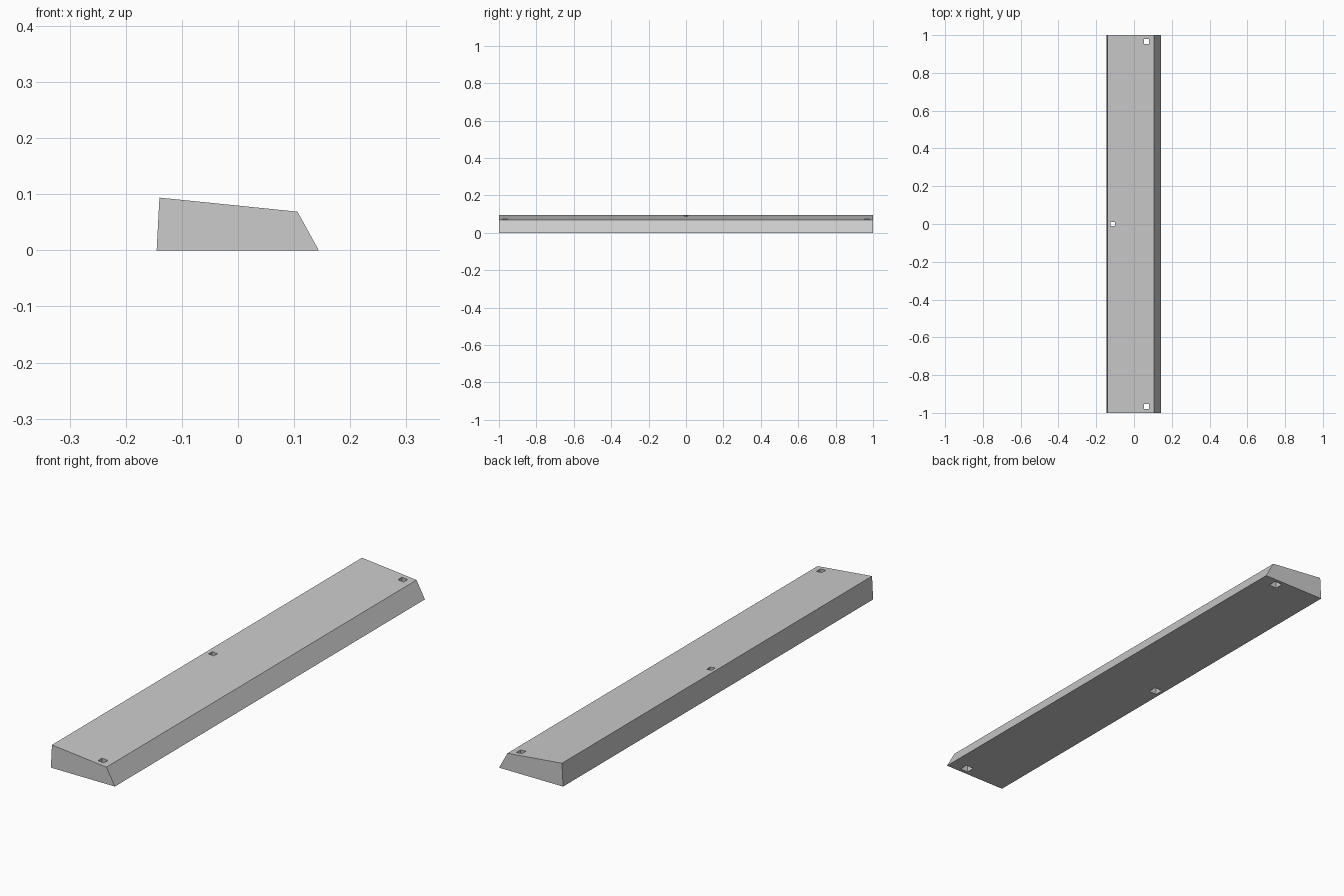
import bpy, bmesh, math

if "Cube" in bpy.data.objects:
    bpy.data.objects.remove(bpy.data.objects["Cube"])

# Sloped kerb body: cross-section extruded along y
PROFILE = [(-0.145, 0), (0.144, 0), (0.106, 0.069), (-0.14, 0.094)]
bm = bmesh.new()
face = bm.faces.new([bm.verts.new((x, -1, z)) for x, z in PROFILE])
ext = bmesh.ops.extrude_face_region(bm, geom=[face])
verts = [v for v in ext["geom"] if isinstance(v, bmesh.types.BMVert)]
bmesh.ops.translate(bm, verts=verts, vec=(0, 2, 0))
bmesh.ops.recalc_face_normals(bm, faces=bm.faces[:])
mesh = bpy.data.meshes.new("kerb_block")
bm.to_mesh(mesh)
bm.free()
block = bpy.data.objects.new("kerb_block", mesh)
bpy.context.collection.objects.link(block)


# Square tapered bolt hole, wider at the underside
def bolt_hole(x, y):
    half = math.sqrt(2) / 2
    bpy.ops.mesh.primitive_cone_add(vertices=4, radius1=0.039 * half,
                                    radius2=0.0195 * half, depth=0.14,
                                    location=(x, y, 0.05),
                                    rotation=(0, 0, math.pi / 4))
    cutter = bpy.context.object
    cutter.name = "bolt_hole_cutter"
    cutter.hide_render = True
    bpy.context.view_layer.objects.active = block
    mod = block.modifiers.new("bolt_hole", 'BOOLEAN')
    mod.operation = 'DIFFERENCE'
    mod.solver = 'EXACT'
    mod.object = cutter
    bpy.ops.object.modifier_apply(modifier=mod.name)
    bpy.data.objects.remove(cutter)


for x, y in [(0.067, -0.967), (0.067, 0.967), (-0.113, 0)]:
    bolt_hole(x, y)
